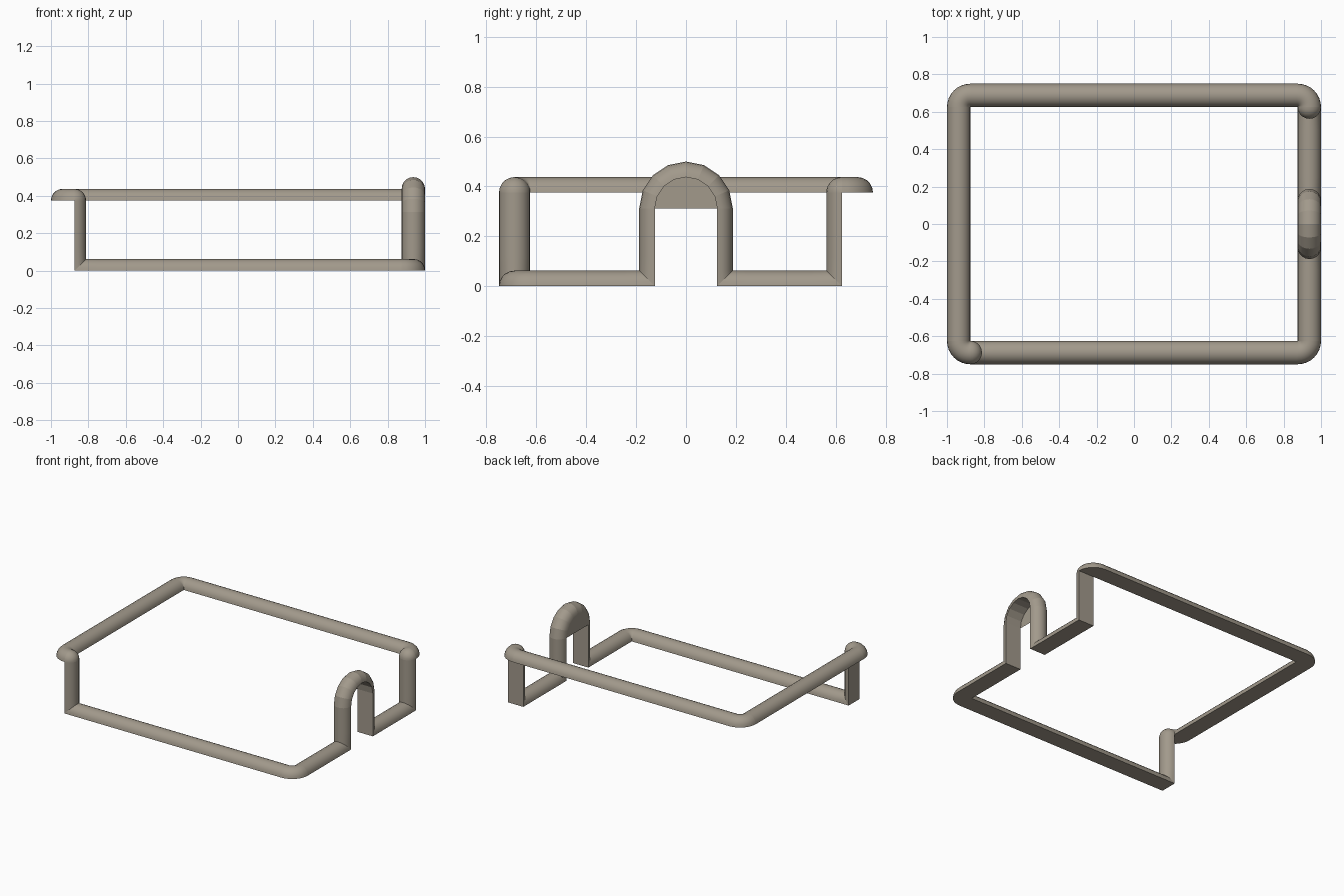
import bpy, bmesh, math
from mathutils import Vector as V

if "Cube" in bpy.data.objects:
    bpy.data.objects.remove(bpy.data.objects["Cube"])

R = 0.0625      # radius of the half-round profile
STEP = 0.125    # length of one stone
SIDES = 10
X, Y, Z = V((1, 0, 0)), V((0, 1, 0)), V((0, 0, 1))

stone = bpy.data.materials.new("warm_grey_stone")
stone.diffuse_color = (0.36, 0.32, 0.26, 1)
stone.use_nodes = True
stone.node_tree.nodes["Principled BSDF"].inputs["Base Color"].default_value = stone.diffuse_color


def make_object(name, bm):
    bmesh.ops.dissolve_degenerate(bm, dist=1e-5, edges=bm.edges)
    me = bpy.data.meshes.new(name)
    bm.to_mesh(me)
    bm.free()
    ob = bpy.data.objects.new(name, me)
    bpy.context.collection.objects.link(ob)
    me.materials.append(stone)
    bpy.ops.object.select_all(action='DESELECT')
    ob.select_set(True)
    bpy.context.view_layer.objects.active = ob
    bpy.ops.object.shade_smooth_by_angle(angle=math.radians(40))
    return ob


def loft(bm, rings):
    """Skin half-round rings given as (base point, side vector, top vector)."""
    rows = []
    for p, side, top in rings:
        rows.append([bm.verts.new(p + side * R * math.cos(math.pi * i / SIDES)
                                  + top * R * math.sin(math.pi * i / SIDES))
                     for i in range(SIDES + 1)])
    for a, b in zip(rows, rows[1:]):
        for i in range(SIDES + 1):
            j = (i + 1) % (SIDES + 1)
            bm.faces.new((a[i], a[j], b[j], b[i]))


def straight(name, p0, p1, n, start=None, end=None):
    """Row of stones; start and end are the top vectors of mitred ends."""
    p0, p1 = V(p0), V(p1)
    length = (p1 - p0).length
    t = (p1 - p0) / length
    side = n.cross(t)
    cuts = [k * STEP for k in range(math.ceil(length / STEP - 1e-6))] + [length]
    tops = [n] * len(cuts)
    tops[0], tops[-1] = start or n, end or n
    bm = bmesh.new()
    for k in range(len(cuts) - 1):
        loft(bm, [(p0 + t * cuts[k + m], side, tops[k + m]) for m in (0, 1)])
    make_object(name, bm)


def flat_corner(name, pivot, d0, d1):
    """Quarter turn in plan; d0 and d1 are the outward directions."""
    bm, rings = bmesh.new(), []
    for k in range(9):
        a = math.pi / 2 * k / 8
        out = d0 * math.cos(a) + d1 * math.sin(a)
        rings.append((V(pivot) + out * R, -out, Z))
    loft(bm, rings)
    bmesh.ops.remove_doubles(bm, verts=bm.verts, dist=1e-5)
    make_object(name, bm)


def fold(name, pivot, side, n0, n1):
    """Rounded quarter turn over the top of a post."""
    bm = bmesh.new()
    loft(bm, [(V(pivot), side, n0 * math.cos(a) + n1 * math.sin(a))
              for a in (math.pi / 2 * k / 8 for k in range(9))])
    bmesh.ops.remove_doubles(bm, verts=bm.verts, dist=1e-5)
    make_object(name, bm)


CX, CY = 0.9375, 0.6875   # centre lines
IX, IY = 0.875, 0.625     # inner edges
H, A, S = 0.375, 0.125, 0.3125   # upper level, arch radius, arch spring height

# Low front wall and front right corner
straight("front_wall", (-IX, -CY, 0), (IX, -CY, 0), Z, start=Z + X)
flat_corner("front_right_corner", (IX, -IY, 0), -Y, X)

# Right wall with the arch in its middle
straight("right_wall_front", (CX, -IY, 0), (CX, -A, 0), Z, end=Z - Y)
straight("arch_leg_front", (CX, -A, 0), (CX, -A, S), -Y, start=Z - Y)
bm = bmesh.new()
dirs = [V((0, -math.cos(math.pi * k / 8), math.sin(math.pi * k / 8))) for k in range(9)]
for d0, d1 in zip(dirs, dirs[1:]):
    loft(bm, [(V((CX, 0, S)) + d * A, -X, d) for d in (d0, d1)])
make_object("arch_top", bm)
straight("arch_leg_back", (CX, A, S), (CX, A, 0), Y, end=Z + Y)
straight("right_wall_back", (CX, A, 0), (CX, IY, 0), Z, start=Z + Y, end=Z - Y)

# Half-round panel closing the arch head
bm = bmesh.new()
bm.faces.new([bm.verts.new(V((IX, 0, S)) + d * A) for d in reversed(dirs)])
make_object("arch_panel", bm)

# Back right post up to the high level
straight("back_right_post", (CX, IY, 0), (CX, IY, H), -Y, start=Z - Y)
fold("back_right_post_cap", (CX, IY, H), -X, -Y, Z)

# High walls
flat_corner("back_right_corner", (IX, IY, H), X, Y)
straight("back_wall", (IX, CY, H), (-IX, CY, H), Z)
flat_corner("back_left_corner", (-IX, IY, H), Y, -X)
straight("left_wall", (-CX, IY, H), (-CX, -IY, H), Z)
flat_corner("front_left_corner", (-IX, -IY, H), -X, -Y)

# Front left post back down to the low level
fold("front_left_post_cap", (-IX, -CY, H), Y, Z, X)
straight("front_left_post", (-IX, -CY, H), (-IX, -CY, 0), X, end=Z + X)
